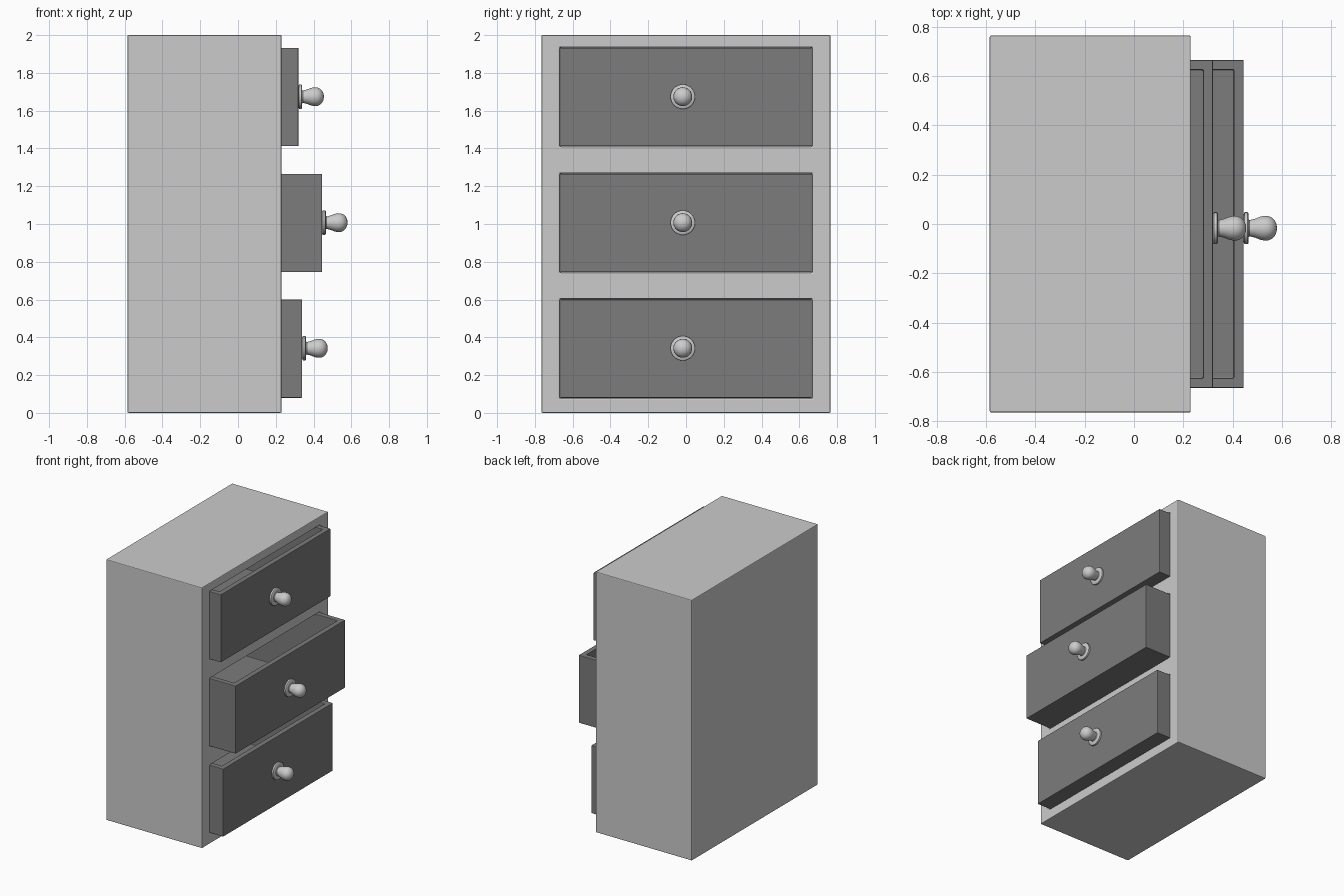
import bpy, bmesh, math
from mathutils import Vector, Matrix

if "Cube" in bpy.data.objects:
    bpy.data.objects.remove(bpy.data.objects["Cube"])

dark = bpy.data.materials.new("dark_grey")
dark.diffuse_color = (0.2, 0.2, 0.2, 1)
dark.use_nodes = True
dark.node_tree.nodes["Principled BSDF"].inputs["Base Color"].default_value = dark.diffuse_color


def box(name, lo, hi):
    bm = bmesh.new()
    lo, hi = Vector(lo), Vector(hi)
    size = hi - lo
    bmesh.ops.create_cube(bm, size=1, matrix=Matrix.Translation((lo + hi) / 2) @ Matrix.Diagonal((*size, 1)))
    me = bpy.data.meshes.new(name)
    bm.to_mesh(me)
    bm.free()
    ob = bpy.data.objects.new(name, me)
    bpy.context.collection.objects.link(ob)
    return ob


def cut(ob, cutter):
    cutter.hide_render = True
    m = ob.modifiers.new("cut", "BOOLEAN")
    m.operation, m.solver, m.object = "DIFFERENCE", "EXACT", cutter
    bpy.context.view_layer.objects.active = ob
    bpy.ops.object.modifier_apply(modifier=m.name)
    bpy.data.objects.remove(cutter)


def bevel(ob, width):
    m = ob.modifiers.new("bevel", "BEVEL")
    m.width, m.segments, m.limit_method = width, 2, "ANGLE"


def lathe(name, profile, origin, steps=32):
    # profile of (distance, radius) spun around the x axis
    bm = bmesh.new()
    vs = [bm.verts.new((x, 0, r)) for x, r in profile]
    es = [bm.edges.new(p) for p in zip(vs, vs[1:])]
    bmesh.ops.spin(bm, geom=vs + es, cent=(0, 0, 0), axis=(1, 0, 0), angle=2 * math.pi, steps=steps)
    bmesh.ops.remove_doubles(bm, verts=bm.verts, dist=1e-5)
    bmesh.ops.recalc_face_normals(bm, faces=bm.faces)
    me = bpy.data.meshes.new(name)
    bm.to_mesh(me)
    bm.free()
    ob = bpy.data.objects.new(name, me)
    bpy.context.collection.objects.link(ob)
    ob.location = origin
    bpy.ops.object.select_all(action="DESELECT")
    ob.select_set(True)
    bpy.context.view_layer.objects.active = ob
    bpy.ops.object.shade_smooth_by_angle(angle=math.radians(40))


# Base plate, narrow neck, then a rounded grip
KNOB = [(0, 0), (0, .057), (.004, .065), (.016, .065), (.02, .06), (.02, .036),
        (.024, .033), (.045, .038), (.065, .046), (.083, .05), (.1, .049),
        (.114, .043), (.126, .031), (.133, .016), (.135, 0)]

# Cabinet body
cabinet = box("cabinet", (-.585, -.765, 0), (.23, .765, 2))

# Drawers: level, bottom z, front x
W, H, T, BACK = .665, .52, .04, -.5
for level, z, front in (("bottom", .08, .34), ("middle", .745, .445), ("top", 1.412, .32)):
    # Cabinet opening
    g = .003
    cut(cabinet, box("opening", (BACK - .02, -W - g, z - g), (.4, W + g, z + H + g)))
    # Open-topped drawer
    drawer = box(level + "_drawer", (BACK, -W, z), (front, W, z + H))
    cut(drawer, box("hollow", (BACK + T, -W + T, z + T), (front - T, W - T, z + H + .1)))
    drawer.data.materials.clear()
    drawer.data.materials.append(dark)
    bevel(drawer, .004)
    # Knob
    lathe(level + "_knob", KNOB, (front, -.017, z + H / 2 + .002))

bevel(cabinet, .006)
